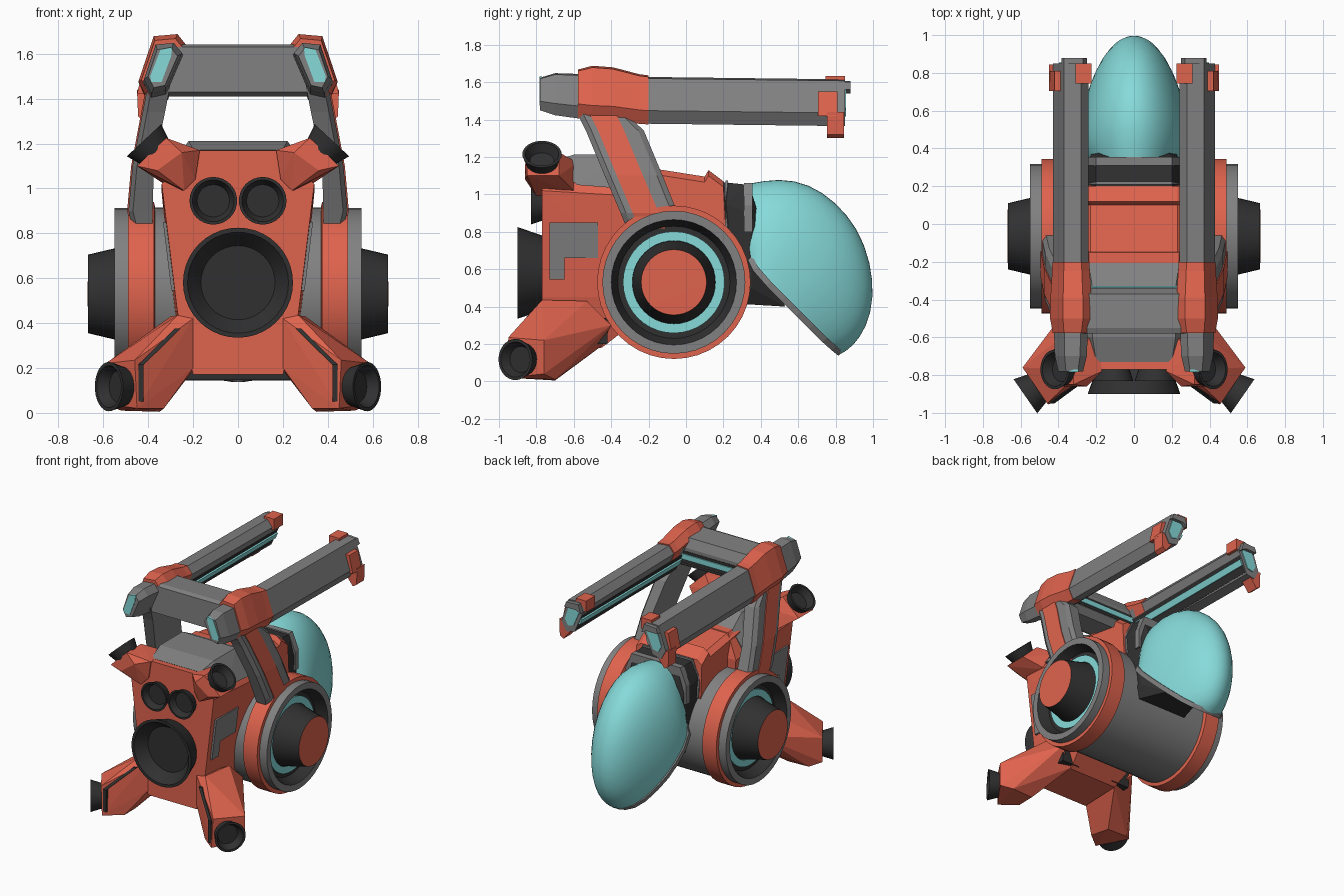
import bpy, bmesh, math
from mathutils import Vector

if "Cube" in bpy.data.objects:
    bpy.data.objects.remove(bpy.data.objects["Cube"])


def material(name, rgb):
    m = bpy.data.materials.new(name)
    m.diffuse_color = (*rgb, 1)
    m.use_nodes = True
    m.node_tree.nodes["Principled BSDF"].inputs["Base Color"].default_value = m.diffuse_color
    return m


RED = material("red paint", (0.74, 0.125, 0.075))
CYAN = material("cyan glass", (0.24, 0.7, 0.7))
DARK = material("dark metal", (0.03, 0.03, 0.03))
GREY = material("grey metal", (0.22, 0.22, 0.22))


def finish(name, bm, mat, mirror, smooth=None):
    bmesh.ops.remove_doubles(bm, verts=bm.verts, dist=1e-5)
    bmesh.ops.recalc_face_normals(bm, faces=bm.faces)
    me = bpy.data.meshes.new(name)
    bm.to_mesh(me)
    bm.free()
    ob = bpy.data.objects.new(name, me)
    bpy.context.collection.objects.link(ob)
    me.materials.append(mat)
    if mirror:
        mod = ob.modifiers.new("mirror", 'MIRROR')
        mod.use_mirror_merge = False
    if smooth:
        bpy.ops.object.select_all(action='DESELECT')
        ob.select_set(True)
        bpy.context.view_layer.objects.active = ob
        bpy.ops.object.shade_smooth_by_angle(angle=math.radians(smooth))
    return ob


def hull(name, pts, mat=GREY, mirror=False, both=False):
    """Convex block; both=True adds the x-mirrored points to the same block."""
    if both:
        pts = pts + [(-x, y, z) for x, y, z in pts]
    bm = bmesh.new()
    vs = [bm.verts.new(p) for p in pts]
    r = bmesh.ops.convex_hull(bm, input=vs)
    junk = {g for g in r['geom_interior'] + r['geom_unused'] if isinstance(g, bmesh.types.BMVert)}
    bmesh.ops.delete(bm, geom=list(junk), context='VERTS')
    bmesh.ops.dissolve_limit(bm, angle_limit=0.02, verts=bm.verts, edges=bm.edges)
    return finish(name, bm, mat, mirror)


def box(name, x, y, z, mat=GREY, mirror=True):
    return hull(name, [(a, b, c) for a in x for b in y for c in z], mat, mirror)


def loft(name, rings, mat=GREY, mirror=True, caps=True, closed=True, smooth=None):
    bm = bmesh.new()
    vr = [[bm.verts.new(p) for p in ring] for ring in rings]
    n = len(rings[0])
    for a, b in zip(vr, vr[1:]):
        for i in range(n if closed else n - 1):
            j = (i + 1) % n
            bm.faces.new((a[i], a[j], b[j], b[i]))
    if caps:
        bm.faces.new(vr[0])
        bm.faces.new(vr[-1])
    return finish(name, bm, mat, mirror, smooth)


def lathe(name, profile, loc, axis, mat=DARK, mirror=True, n=32):
    """Spin (radius, height) pairs around an axis through loc."""
    q = Vector((0, 0, 1)).rotation_difference(Vector(axis).normalized())
    rings = [[Vector(loc) + q @ Vector((r * math.cos(k * math.tau / n), r * math.sin(k * math.tau / n), h))
              for k in range(n)] for r, h in profile]
    return loft(name, rings, mat, mirror, caps=False, smooth=35)


# Drum core and wheel-like side pods
HUB = (0, -0.065, 0.53)
X = (1, 0, 0)
lathe("drum_core", [(0, -.4), (.385, -.4), (.385, .4), (0, .4)], HUB, X, GREY, False, 40)
for name, prof, mat in [
    ("pod_ring", [(.37, .365), (.41, .375), (.41, .49), (.34, .49)], RED),
    ("pod_rim", [(.382, .48), (.382, .55), (.335, .55)], GREY),
    ("pod_well", [(.335, .55), (.3, .475), (0, .475)], DARK),
    ("pod_light", [(.272, .47), (.272, .485), (.222, .485), (.222, .47)], CYAN),
    ("pod_cone", [(.222, .47), (.175, .668)], DARK),
    ("pod_cap", [(.175, .668), (0, .67)], RED),
]:
    lathe(name, prof, HUB, X, mat, True, 40)

# Main body, top cover and rear cowl
hull("body", [(.2, -.77, 1.17), (.34, -.77, 1.02), (.27, -.77, .45), (.2, -.77, .17),
              (.24, -.15, 1.14), (.34, -.1, .98), (.29, -.1, .45), (.2, -.45, .18)], RED, both=True)
hull("top_cover", [(.2, -.73, 1.172), (.22, -.6, 1.212), (.22, -.34, 1.212), (.24, -.2, 1.14),
                   (.33, -.58, 1.05), (.33, -.2, 1.02)], GREY, both=True)
cowl = [(-.25, 1.15), (.1, 1.095), (.12, 1.13), (.2, 1.07), (.215, .8), (-.25, .8)]
loft("rear_cowl", [[(x, y, z - .03 * (abs(x) > .24)) for y, z in cowl] for x in (-.27, -.23, .23, .27)], RED, False)
hull("canopy_collar", [(.2, .2, 1.065), (.25, .2, .95), (.24, .2, .42), (.2, .34, 1.05),
                       (.24, .345, .9), (.23, .35, .5), (.13, .53, .4), (.18, .33, .43)], DARK, both=True)
hull("collar_band", [(.2, .21, 1.075), (.257, .21, .95), (.257, .21, .8), (.2, .225, 1.075), (.257, .225, .8)],
     GREY, both=True)
hull("collar_lip", [(.2, .31, 1.062), (.25, .31, .94), (.25, .31, .8), (.2, .355, 1.062), (.25, .355, .94),
                    (.25, .355, .8)], GREY, both=True)


def side_x(z):
    return .285 + .07 * (z - .45) / .57


def side_panel(name, y, z):
    hull(name, [(side_x(c) - d, b, c) for b in y for c in z for d in (0, .05)], GREY, True)


side_panel("side_panel_upper", (-.73, -.47), (.66, .85))
side_panel("side_panel_lower", (-.73, -.65), (.545, .66))
box("belly_bracket", (.15, .3), (-.51, -.42), (.2, .34), DARK)

# Front nozzles
FRONT = (0, -1, 0)
lathe("main_nozzle", [(.2, 0), (.245, .13), (.225, .13), (.165, .05), (0, .05)],
      (0, -.77, .58), FRONT, DARK, False, 40)
lathe("small_nozzle", [(.085, 0), (.106, .065), (.093, .065), (.072, .02), (0, .02)],
      (.11, -.765, .945), FRONT)

# Lower thruster legs
hull("lower_leg", [(.2, -.77, .42), (.27, -.77, .435), (.3, -.53, .43), (.2, -.77, .2), (.2, -.45, .19),
                   (.32, -.4, .3), (.59, -.76, .04), (.59, -.76, .22), (.45, -.955, .02), (.46, -.95, .235),
                   (.33, -.86, .02), (.35, -.7, .005), (.52, -.7, .01)], RED, True)
for i, (a, b) in enumerate([((.27, -.818, .375), (.432, -.937, .215)), ((.432, -.937, .215), (.432, -.937, .05))]):
    hull("leg_stripe_%d" % i, [(p[0] + dx, p[1] + dy, p[2]) for p in (a, b)
                               for dx in (-.012, .012) for dy in (-.012, .012)], DARK, True)
lathe("lower_nozzle", [(.08, -.1), (.11, 0), (.094, 0), (.07, -.05), (0, -.05)], (.575, -.912, .117), (.82, -.57, 0))

# Upper thrusters
hull("upper_thruster", [(.17, -.78, 1.17), (.19, -.78, 1.04), (.24, -.8, .99), (.3, -.58, 1.0), (.2, -.58, 1.17),
                        (.45, -.85, 1.1), (.45, -.68, 1.1), (.32, -.85, 1.225), (.32, -.68, 1.225),
                        (.25, -.86, 1.16), (.36, -.86, 1.08)], RED, True)
lathe("upper_nozzle", [(.08, -.06), (.105, .02), (.09, .02), (.065, -.03), (0, -.03)], (.405, -.77, 1.2), (.68, 0, .73))

# Side struts with a red band
strut = [(1.47, -.6, -.36, .3, .4), (1.34, -.535, -.225, .325, .425), (1.1, -.435, -.125, .375, .47),
         (.9, -.35, -.045, .38, .488), (.78, -.3, -.0, .38, .46)]
loft("strut", [[(a, y0, z), (b - .02, y0, z), (b, y0 + .03, z), (b, y1 - .03, z), (b - .02, y1, z), (a, y1, z)]
               for z, y0, y1, a, b in strut])
loft("strut_band", [[(b - .03, y0 + .065, z), (b + .006, y0 + .065, z), (b + .006, y0 + .205, z), (b - .03, y0 + .205, z)]
                    for z, y0, y1, a, b in strut], RED)

# Top rails: tilted six-sided section carried along y
SECTION = [(.24, 1.57), (.28, 1.62), (.37, 1.612), (.428, 1.44), (.39, 1.37), (.32, 1.385)]


def rail_ring(y, s=1.0, dz=0.0):
    return [(.338 + (x - .338) * s, y, 1.5 + (z - 1.5) * s + dz) for x, z in SECTION]


loft("rail", [rail_ring(-.78, .7, .04), rail_ring(-.7, .9, .04), rail_ring(-.58, .95, .03),
              rail_ring(-.4, 1, .01), rail_ring(.85, 1, -.005)])
cap = [(.285, 1.63), (.345, 1.62), (.4, 1.5), (.395, 1.475), (.34, 1.475), (.29, 1.59)]
loft("rail_front_light", [[(.34 + (x - .34) * .85, y, z) for x, z in cap] for y in (-.77, -.784)], CYAN)
loft("rail_rear_light", [rail_ring(.84, .65), rail_ring(.856, .65)], CYAN)
loft("rail_rear_prong", [[(x, y, z) for x, z in ((.25, 1.54), (.27, 1.605), (.37, 1.6), (.385, 1.56), (.29, 1.56))]
                         for y in (.83, .88)])
loft("rail_clamp", [rail_ring(-.578, 1.02, .045), rail_ring(-.5, 1.18, .046), rail_ring(-.39, 1.16, .04),
                    rail_ring(-.25, 1.06, .015), rail_ring(-.2, 1.05, .01)], RED)


def inner_strip(name, t0, t1, off, mat):
    """Strip along the inward face of the rail between fractions t0..t1."""
    pt = lambda t, o: (.24 + .08 * t - o * .92, 1.57 - .185 * t - o * .4)
    sec = [pt(t0, -.01), pt(t0, off), pt(t1, off), pt(t1, -.01)]
    loft(name, [[(x, y, z) for x, z in sec] for y in (-.33, .845)], mat)


inner_strip("rail_inner_groove", .3, .95, .003, DARK)
inner_strip("rail_inner_light", .45, .68, .014, CYAN)

# Rail end clips
box("clip_top", (.225, .31), (.745, .85), (1.55, 1.632), RED)
hull("clip_outer", [(x + d, y, z) for x, z in ((.405, 1.55), (.435, 1.42)) for d in (-.04, .015)
                    for y in (.705, .81)], RED, True)
hull("clip_lower", [(x, y, z) for x, z in ((.39, 1.42), (.45, 1.44), (.445, 1.32), (.415, 1.3), (.36, 1.37))
                    for y in (.755, .845)], RED, True)

# Crossbar joining the rails
bar = [(-.58, 1.43), (-.58, 1.63), (-.55, 1.642), (-.37, 1.635), (-.34, 1.57), (-.34, 1.46), (-.38, 1.415), (-.54, 1.41)]
loft("crossbar", [[(x, y, z) for y, z in bar] for x in (-.31, .31)], GREY, False)
box("crossbar_groove", (-.29, .29), (-.36, -.337), (1.465, 1.545), DARK, False)
box("crossbar_light", (-.29, .29), (-.36, -.329), (1.485, 1.525), CYAN, False)

# Canopy: arched sections (crown y, z, rim y, z, half width)
CANOPY = [(.34, 1.06, .34, .66, .24), (.5, 1.09, .37, .6, .285), (.66, 1.06, .44, .52, .295), (.8, .965, .52, .44, .285),
          (.92, .825, .6, .36, .262), (.99, .64, .67, .29, .225), (1.008, .45, .74, .22, .175),
          (.968, .29, .79, .175, .12), (.892, .185, .815, .155, .065), (.83, .148, .825, .148, .02)]
N = 16
rings = []
for py, pz, ry, rz, w in CANOPY:
    ring = []
    for k in range(N + 1):
        a = math.pi * (k / N - .5)
        c = math.cos(a)
        ring.append((w * math.sin(a), ry + (py - ry) * c, rz + (pz - rz) * c))
    rings.append(ring)
dome = loft("canopy", rings, CYAN, False, caps=False, closed=False, smooth=60)
sub = dome.modifiers.new("subsurf", 'SUBSURF')
sub.levels = sub.render_levels = 1

# Canopy floor and rim
loft("canopy_floor", [[(-w * .97, ry + .012, rz + .012), (w * .97, ry + .012, rz + .012)]
                      for _, _, ry, rz, w in CANOPY], DARK, False, caps=False, closed=False)
loft("canopy_rim", [[(w + .008, ry - .01, rz - .01), (w + .008, ry + .014, rz + .014),
                     (w - .02, ry + .014, rz + .014), (w - .02, ry - .01, rz - .01)]
                    for _, _, ry, rz, w in CANOPY], GREY, True)
